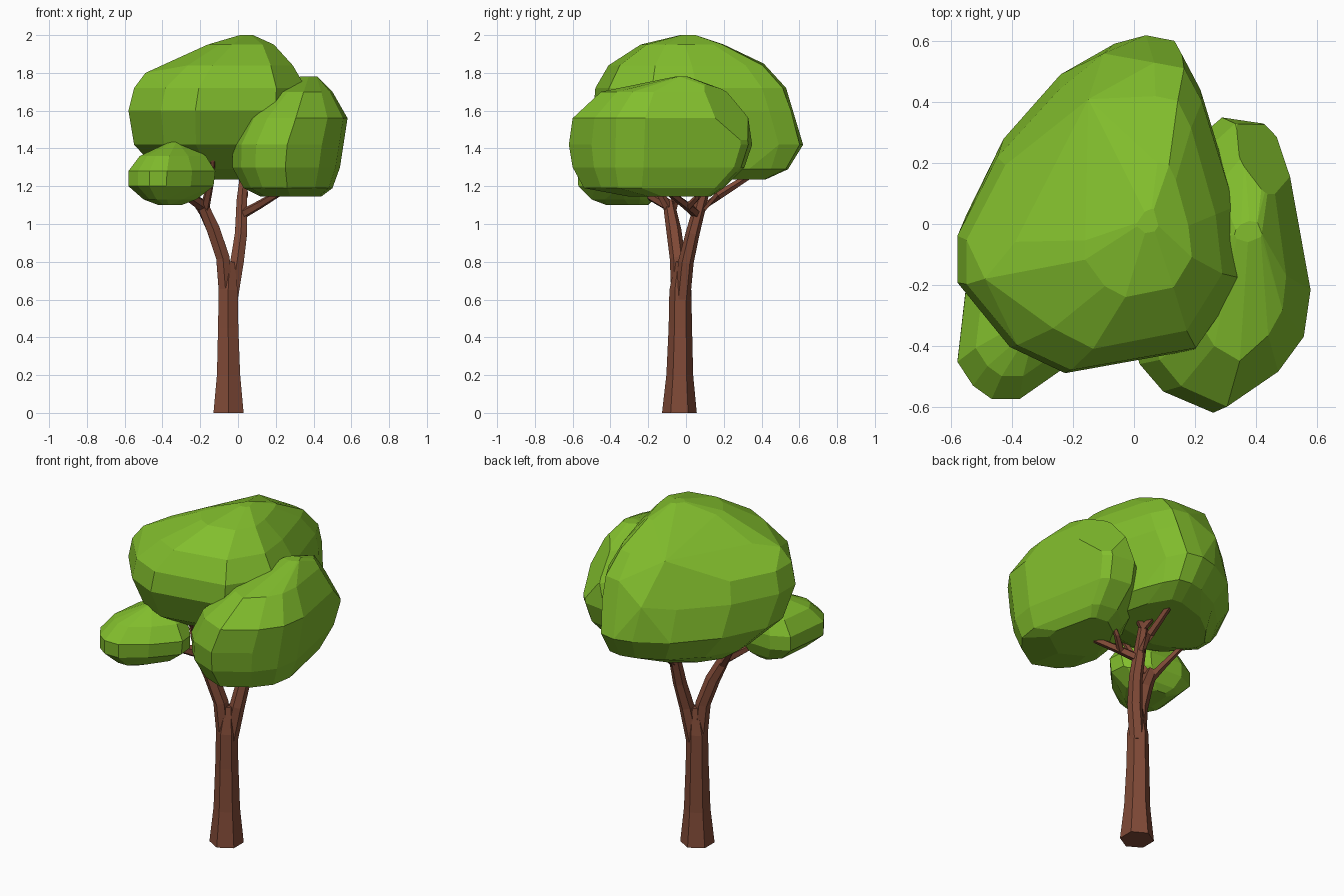
import bpy, bmesh, math
from mathutils import Vector

if "Cube" in bpy.data.objects:
    bpy.data.objects.remove(bpy.data.objects["Cube"])


def material(name, rgb):
    m = bpy.data.materials.new(name)
    m.diffuse_color = (*rgb, 1)
    m.use_nodes = True
    m.node_tree.nodes["Principled BSDF"].inputs["Base Color"].default_value = m.diffuse_color
    return m


LEAF = material("leaf green", (0.223, 0.515, 0.026))
BARK = material("bark brown", (0.215, 0.068, 0.038))


def finish(name, bm, mat):
    bmesh.ops.recalc_face_normals(bm, faces=bm.faces)
    me = bpy.data.meshes.new(name)
    bm.to_mesh(me)
    bm.free()
    me.materials.append(mat)
    ob = bpy.data.objects.new(name, me)
    bpy.context.collection.objects.link(ob)
    return ob


def crown(name, outline, levels, extra=(), cuts=()):
    """Faceted hull: the plan outline is fitted to a box (x0, x1, y0, y1) at each height z.
    Extra corner points are added; cuts (normal, distance) slice corners off."""
    xs, ys = zip(*outline)
    ax, bx, ay, by = min(xs), max(xs), min(ys), max(ys)
    bm = bmesh.new()
    for i, (z, x0, x1, y0, y1) in enumerate(levels):
        for x, y in outline:
            u, v = (x - ax) / (bx - ax), (y - ay) / (by - ay)
            bm.verts.new((x0 + u * (x1 - x0), y0 + v * (y1 - y0), z))
    for p in extra:
        bm.verts.new(p)
    res = bmesh.ops.convex_hull(bm, input=bm.verts[:])
    junk = [g for g in res["geom_interior"] + res["geom_unused"] if isinstance(g, bmesh.types.BMVert)]
    bmesh.ops.delete(bm, geom=list(set(junk)), context="VERTS")
    for n, d in cuts:
        n = Vector(n)
        bmesh.ops.bisect_plane(bm, geom=bm.verts[:] + bm.edges[:] + bm.faces[:],
                               plane_co=n * d / n.length_squared, plane_no=n, clear_outer=True)
        bmesh.ops.holes_fill(bm, edges=[e for e in bm.edges if e.is_boundary], sides=0)
    bmesh.ops.dissolve_limit(bm, angle_limit=math.radians(7), verts=bm.verts[:], edges=bm.edges[:])
    return finish(name, bm, LEAF)


def limb(name, path, sides=6):
    """Tapered faceted tube through (x, y, z, radius) points."""
    bm = bmesh.new()
    pts = [Vector(p[:3]) for p in path]
    rings = []
    for i, p in enumerate(pts):
        d = (pts[min(i + 1, len(pts) - 1)] - pts[max(i - 1, 0)]).normalized()
        if i == 0 and p.z == 0:
            d = Vector((0, 0, 1))
        a = Vector((0, 1, 0)) if abs(d.y) < 0.8 else Vector((1, 0, 0))
        a = (a - d * a.dot(d)).normalized()
        b = d.cross(a)
        rings.append([bm.verts.new(p + path[i][3] * (a * math.cos(t) + b * math.sin(t)))
                      for t in (2 * math.pi * k / sides for k in range(sides))])
    for r, s in zip(rings, rings[1:]):
        for k in range(sides):
            n = (k + 1) % sides
            bm.faces.new((r[k], r[n], s[n], s[k]))
    bm.faces.new(rings[0])
    bm.faces.new(rings[-1])
    return finish(name, bm, BARK)


# Large upper crown
crown("main_crown",
      [(-.57, -.02), (-.57, -.18), (-.4, -.4), (-.22, -.49), (0, -.45), (.2, -.41), (.36, -.16),
       (.33, .1), (.28, .3), (.22, .48), (.16, .6), (.06, .62), (-.05, .59), (-.24, .48), (-.44, .25)],
      [(1.235, -.35, .2, -.02, .42), (1.29, -.43, .28, -.18, .54), (1.42, -.55, .32, -.4, .62),
       (1.6, -.58, .36, -.49, .575), (1.72, -.55, .36, -.48, .53), (1.84, -.39, .29, -.41, .42),
       (1.95, -.16, .19, -.24, .2), (2.0, .01, .08, -.03, .05)],
      extra=[(-.49, -.18, 1.8), (-.15, .41, 1.85), (-.1, .56, 1.62)])

# Right-hand crown, its back right shoulder sloping down
crown("right_crown",
      [(.3, .35), (.44, .33), (.48, .29), (.53, 0), (.58, -.22), (.555, -.38), (.46, -.5),
       (.27, -.62), (.1, -.55), (.02, -.46), (-.03, -.28), (.0, -.05), (.12, .2)],
      [(1.145, .12, .44, -.3, .13), (1.19, .03, .5, -.54, .2), (1.3, -.03, .54, -.6, .31),
       (1.42, -.03, .56, -.62, .35), (1.56, .04, .58, -.6, .33), (1.7, .2, .5, -.45, .23),
       (1.78, .33, .42, -.06, .01)],
      cuts=[((1, 1, .76), 1.854)])

# Small low crown at the front left
crown("small_crown",
      [(-.58, -.45), (-.53, -.53), (-.47, -.575), (-.38, -.575), (-.25, -.48), (-.13, -.34),
       (-.14, -.23), (-.25, -.14), (-.45, -.13), (-.55, -.18), (-.57, -.3)],
      [(1.1, -.42, -.3, -.42, -.2), (1.13, -.5, -.22, -.5, -.17), (1.2, -.58, -.13, -.57, -.14),
       (1.28, -.58, -.12, -.575, -.14), (1.36, -.52, -.17, -.5, -.17), (1.44, -.35, -.29, -.34, -.24)],
      cuts=[((1, 1, 0), -.39)])

# Trunk and its two main limbs
limb("trunk", [(-.05, -.035, 0, .092), (-.05, -.033, .2, .071), (-.052, -.03, .45, .062),
               (-.052, -.03, .65, .058), (-.045, -.025, .8, .03)])
limb("left_limb", [(-.062, -.035, .6, .042), (-.08, -.045, .82, .041), (-.13, -.065, .97, .04),
                   (-.19, -.09, 1.1, .035), (-.32, -.25, 1.18, .02)])
limb("right_limb", [(-.038, -.02, .6, .042), (-.005, .0, .8, .041), (.016, .035, .95, .037),
                    (.02, .08, 1.12, .032), (.03, .12, 1.25, .024)])

# Branches disappearing into the crowns
branches = {
    "left_upper_branch": [(-.18, -.08, 1.06, .026), (-.15, -.16, 1.2, .02), (-.13, -.25, 1.36, .013)],
    "left_side_branch": [(-.18, -.08, 1.06, .026), (-.25, -.05, 1.16, .02), (-.33, .02, 1.28, .014)],
    "right_branch": [(.02, .06, 1.05, .026), (.11, .0, 1.1, .023), (.26, -.12, 1.19, .017)],
    "right_twig": [(.1, .01, 1.09, .02), (.17, .06, 1.14, .016), (.24, .08, 1.22, .012)],
    "back_branch": [(.02, .06, 1.06, .027), (.03, .17, 1.15, .023), (.03, .36, 1.27, .016)],
    "top_right_twig": [(.03, .11, 1.21, .022), (.08, .12, 1.27, .018), (.14, .13, 1.34, .012)],
    "top_back_twig": [(.03, .11, 1.21, .022), (.02, .19, 1.26, .018), (-.01, .29, 1.32, .012)],
}
for name, path in branches.items():
    limb(name, path, 5)
